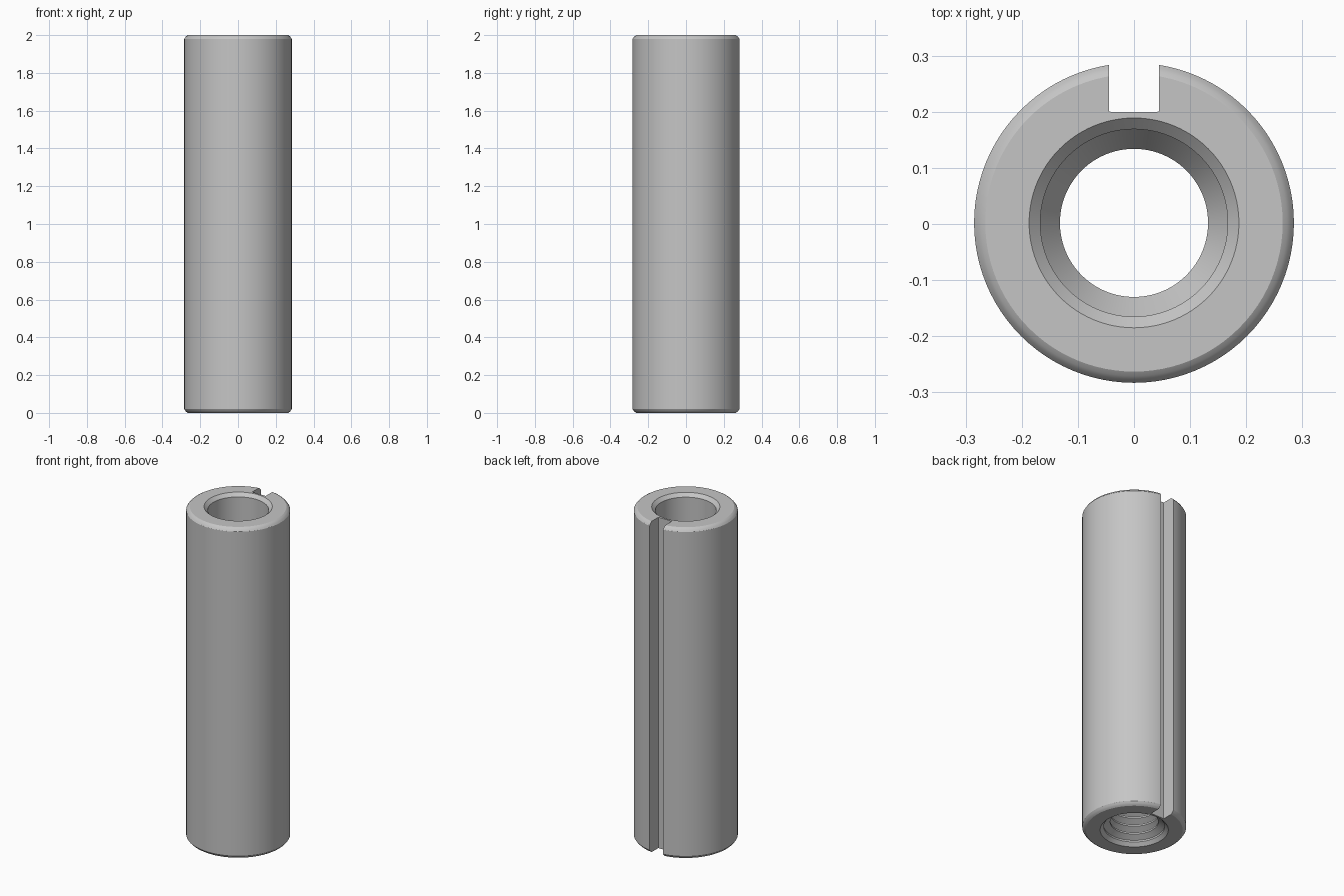
import bpy, bmesh, math
from mathutils import Matrix, Vector

default = bpy.data.objects.get("Cube")
if default:
    bpy.data.objects.remove(default, do_unlink=True)

CENTRE_Y = 0.002
HEIGHT = 2.0
OUTER, BORE, MINOR, MOUTH = 0.285, 0.167, 0.132, 0.187
EDGE, PITCH, THREADS = 0.02, 0.05, 12

steel = bpy.data.materials.new("steel_grey")
steel.use_nodes = True
steel.diffuse_color = (0.56, 0.56, 0.56, 1)
steel.node_tree.nodes["Principled BSDF"].inputs["Base Color"].default_value = (0.56, 0.56, 0.56, 1)


def make_object(name, bm):
    bmesh.ops.recalc_face_normals(bm, faces=bm.faces)
    mesh = bpy.data.meshes.new(name)
    bm.to_mesh(mesh)
    bm.free()
    mesh.materials.append(steel)
    obj = bpy.data.objects.new(name, mesh)
    bpy.context.collection.objects.link(obj)
    return obj


# Outer wall with slightly rounded end edges
edge = [(OUTER - EDGE, 0), (OUTER - 0.012, 0.005), (OUTER - 0.006, 0.011), (OUTER, EDGE)]
profile = edge + [(r, HEIGHT - z) for r, z in reversed(edge)]

# Smooth upper bore, stepping in to the threaded lower bore
thread_top = EDGE + THREADS * PITCH
profile += [(MOUTH, HEIGHT), (BORE, HEIGHT - EDGE), (BORE, thread_top + 0.04)]
for i in reversed(range(THREADS)):
    z = EDGE + i * PITCH
    profile += [(MINOR, z + 0.8 * PITCH), (MINOR, z + 0.6 * PITCH),
                (BORE, z + 0.2 * PITCH), (BORE, z)]
profile.append((MOUTH, 0))

# Revolve the closed profile into the sleeve
bm = bmesh.new()
verts = [bm.verts.new((r, 0, z)) for r, z in profile]
edges = [bm.edges.new((v, verts[i - 1])) for i, v in enumerate(verts)]
bmesh.ops.spin(bm, geom=verts + edges, cent=(0, 0, 0), axis=(0, 0, 1),
               angle=math.tau, steps=96, use_merge=True)
bmesh.ops.remove_doubles(bm, verts=bm.verts, dist=1e-5)
bmesh.ops.translate(bm, verts=bm.verts, vec=(0, CENTRE_Y, 0))
sleeve = make_object("slotted_sleeve", bm)

# Cutter for the full-length keyway, with small inner corner radii
bm = bmesh.new()
bmesh.ops.create_cube(bm, size=1, matrix=Matrix.Translation(Vector((0, 0.3, 1)))
                      @ Matrix.Diagonal((0.09, 0.2, 2.4, 1)))
corners = [e for e in bm.edges
           if all(v.co.y < 0.25 for v in e.verts) and abs(e.verts[0].co.z - e.verts[1].co.z) > 1]
bmesh.ops.bevel(bm, geom=corners, offset=0.003, segments=2, affect='EDGES', profile=0.5)
cutter = make_object("keyway_cutter", bm)
cutter.hide_render = True

cut = sleeve.modifiers.new("keyway", 'BOOLEAN')
cut.operation = 'DIFFERENCE'
cut.solver = 'EXACT'
cut.object = cutter
bpy.ops.object.select_all(action='DESELECT')
sleeve.select_set(True)
bpy.context.view_layer.objects.active = sleeve
bpy.ops.object.modifier_apply(modifier=cut.name)
bpy.data.objects.remove(cutter, do_unlink=True)
bpy.ops.object.shade_smooth_by_angle(angle=math.radians(20))
